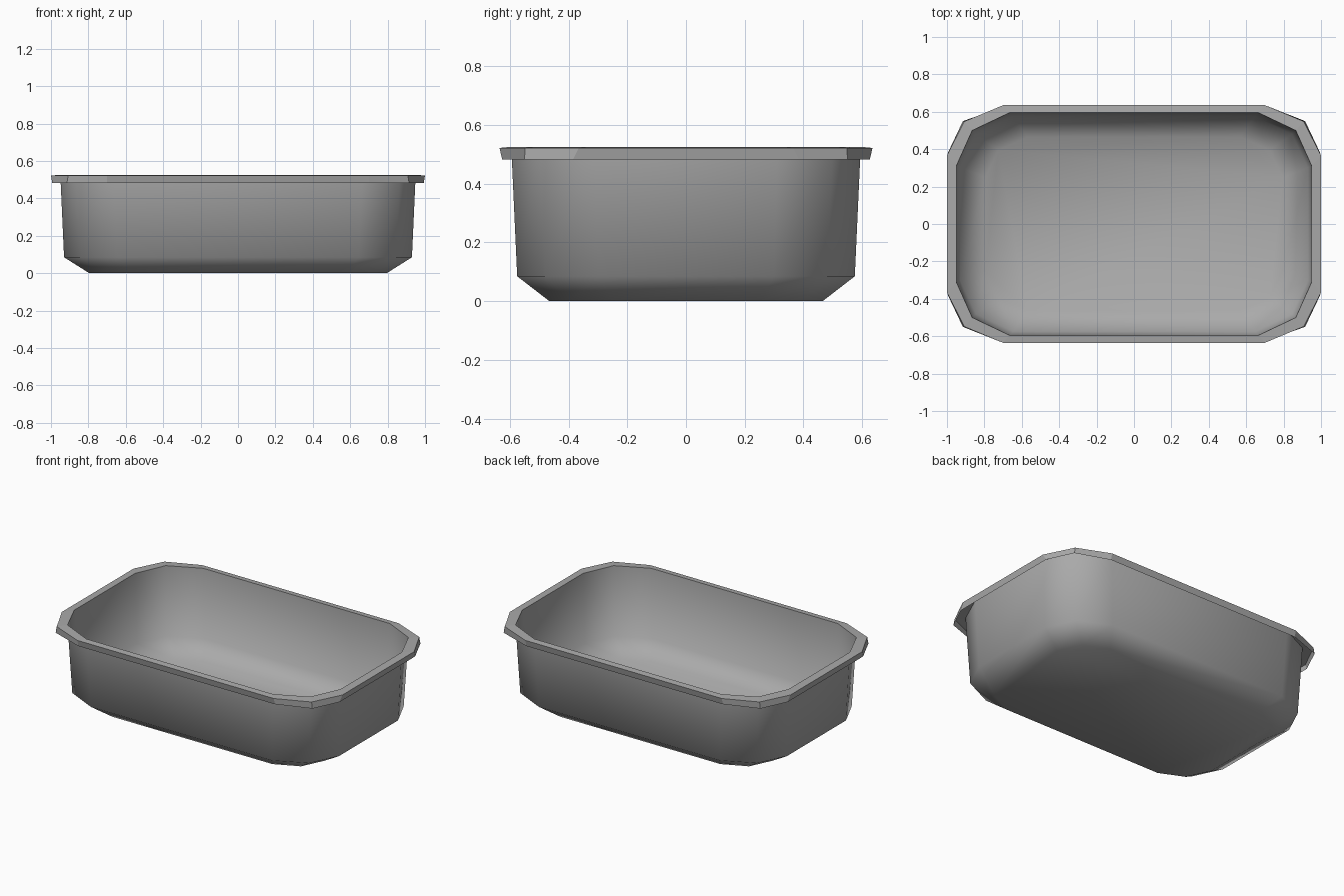
import bpy, bmesh

cube = bpy.data.objects.get("Cube")
if cube:
    bpy.data.objects.remove(cube, do_unlink=True)

grey = bpy.data.materials.new("plain grey")
grey.use_nodes = True
grey.diffuse_color = (0.4, 0.4, 0.4, 1)
grey.node_tree.nodes["Principled BSDF"].inputs["Base Color"].default_value = (0.4, 0.4, 0.4, 1)


def ring(bm, z, front, corner, side):
    """Twelve-sided outline mirrored from three points of one quarter."""
    quarter = [side, corner, front]
    outline = (quarter
               + [(-x, y) for x, y in reversed(quarter)]
               + [(-x, -y) for x, y in quarter]
               + [(x, -y) for x, y in reversed(quarter)])
    return [bm.verts.new((x, y, z)) for x, y in outline]


def loft(name, sections, floor=False, smooth=False):
    """Skin a stack of outlines, listed from the bottom up."""
    bm = bmesh.new()
    rings = [ring(bm, *s) for s in sections]
    for low, high in zip(rings, rings[1:]):
        for i in range(len(low)):
            j = (i + 1) % len(low)
            bm.faces.new((low[i], low[j], high[j], high[i]))
    if floor:
        bm.faces.new(list(reversed(rings[0])))
    for f in bm.faces:
        f.smooth = smooth
    mesh = bpy.data.meshes.new(name)
    bm.to_mesh(mesh)
    bm.free()
    mesh.materials.append(grey)
    obj = bpy.data.objects.new(name, mesh)
    bpy.context.collection.objects.link(obj)
    return obj


# Opening shared by the basin wall and the rim
opening = (0.526, (0.665, 0.595), (0.865, 0.5), (0.95, 0.31))

# Basin: flat floor, sloped lower edge, nearly upright wall
loft("basin", [
    (0.0, (0.57, 0.465), (0.725, 0.395), (0.795, 0.25)),
    (0.085, (0.645, 0.575), (0.845, 0.48), (0.93, 0.3)),
    opening,
], floor=True, smooth=True)

# Rim: flat lip with a short skirt hanging from its outer edge
loft("rim", [
    (0.482, (0.7, 0.626), (0.915, 0.55), (0.993, 0.385)),
    (0.522, (0.7, 0.635), (0.908, 0.548), (1.0, 0.365)),
    opening,
])
